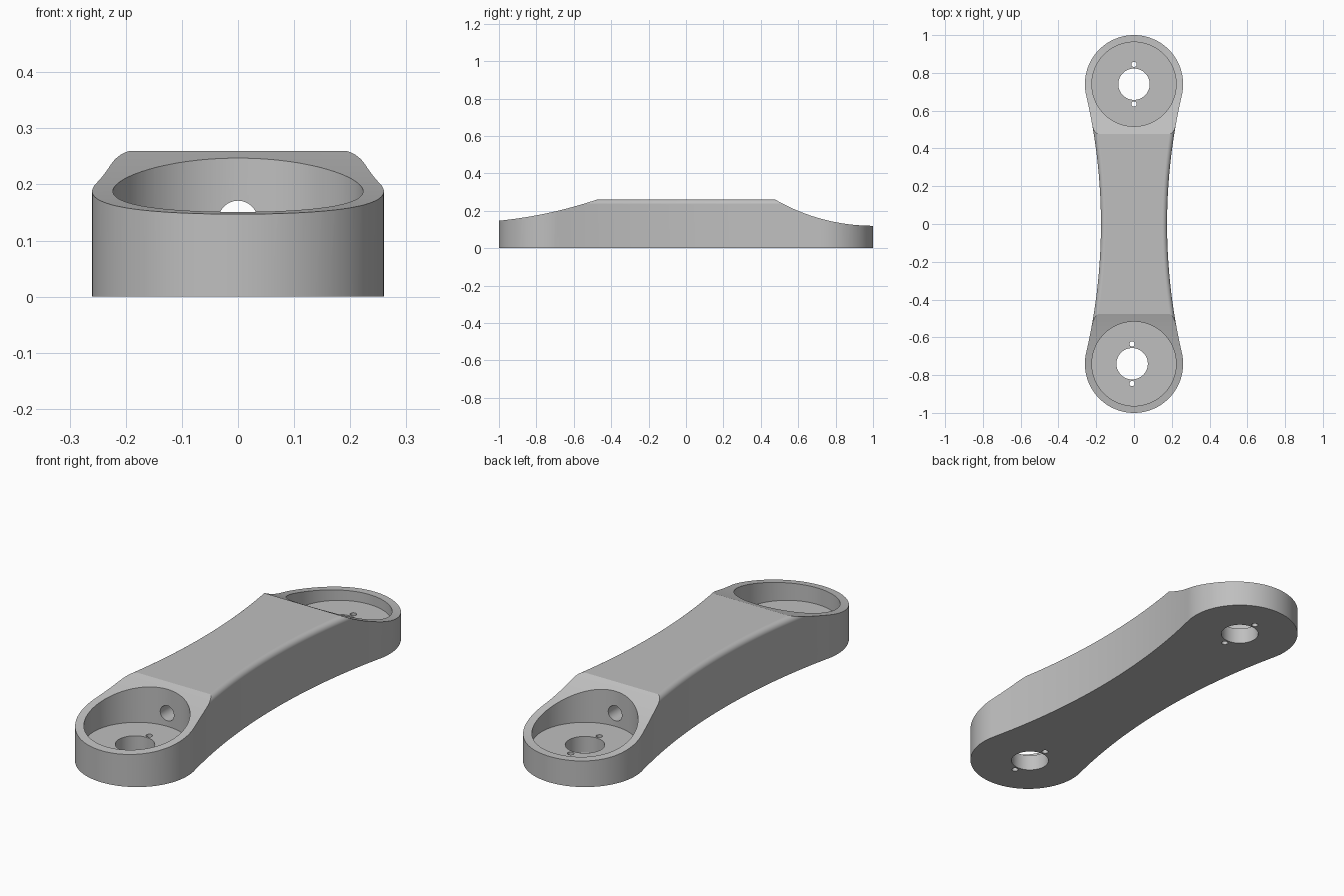
import bpy, bmesh, math
from mathutils import Matrix, Vector

if "Cube" in bpy.data.objects:
    bpy.data.objects.remove(bpy.data.objects["Cube"], do_unlink=True)

END_Y, END_R = 0.74, 0.26       # rounded ends
WAIST, HEIGHT = 0.175, 0.26     # half width in the middle, thickness

grey = bpy.data.materials.new("light grey")
grey.use_nodes = True
grey.diffuse_color = (0.52, 0.52, 0.52, 1)
grey.node_tree.nodes["Principled BSDF"].inputs["Base Color"].default_value = grey.diffuse_color


def make_object(name, bm):
    bmesh.ops.recalc_face_normals(bm, faces=bm.faces[:])
    mesh = bpy.data.meshes.new(name)
    bm.to_mesh(mesh)
    bm.free()
    mesh.materials.append(grey)
    obj = bpy.data.objects.new(name, mesh)
    bpy.context.collection.objects.link(obj)
    return obj


def prism(points, direction):
    bm = bmesh.new()
    face = bm.faces.new([bm.verts.new(p) for p in points])
    new = bmesh.ops.extrude_face_region(bm, geom=[face])["geom"]
    moved = [g for g in new if isinstance(g, bmesh.types.BMVert)]
    bmesh.ops.translate(bm, verts=moved, vec=direction)
    return bm


def cut(target, cutter):
    mod = target.modifiers.new("cut", 'BOOLEAN')
    mod.operation, mod.solver, mod.object = 'DIFFERENCE', 'EXACT', cutter
    bpy.context.view_layer.objects.active = target
    bpy.ops.object.modifier_apply(modifier=mod.name)
    bpy.data.objects.remove(cutter, do_unlink=True)


def cylinder(name, radius, depth, centre, sides, along_y=False):
    bm = bmesh.new()
    turn = Matrix.Rotation(math.pi / 2, 4, 'X') if along_y else Matrix()
    bmesh.ops.create_cone(bm, cap_ends=True, segments=sides, radius1=radius,
                          radius2=radius, depth=depth,
                          matrix=Matrix.Translation(centre) @ turn)
    return make_object(name, bm)


def sagging_arc(a, b, radius, steps=32):
    """Arc of a circle centred above the line a-b, run slightly past both ends."""
    a, b = Vector(a), Vector(b)
    half = (b - a) / 2
    up = Vector((-half.y, half.x)).normalized()
    if up.y < 0:
        up = -up
    centre = a + half + up * math.sqrt(radius ** 2 - half.length_squared)
    spread = math.asin(half.length / radius)
    along = half.normalized()
    angles = [spread * (-1.1 + 2.2 * i / steps) for i in range(steps + 1)]
    return [centre + radius * (along * math.sin(t) - up * math.cos(t)) for t in angles]


# Waisted plan outline: concave sides tangent to the round ends
side_r = (END_Y ** 2 + WAIST ** 2 - END_R ** 2) / (2 * (END_R - WAIST))
side_c = WAIST + side_r
tilt = math.atan2(END_Y, side_c)
outline = []
for sign in (1, -1):
    for i in range(40):
        t = tilt * (-1 + 2 * i / 40)
        outline.append((sign * (side_c - side_r * math.cos(t)), sign * side_r * math.sin(t), 0))
    # the end cap starts where the concave side touches it
    for i in range(64):
        t = -tilt + (math.pi + 2 * tilt) * i / 64
        outline.append((sign * END_R * math.cos(t), sign * (END_Y + END_R * math.sin(t)), 0))
bm = prism([p for i, p in enumerate(outline) if i % 104 != 0], (0, 0, HEIGHT))
bmesh.ops.dissolve_degenerate(bm, dist=0.0005, edges=bm.edges[:])

# Rounded upper edge
rim = [e for e in bm.edges if all(v.co.z > HEIGHT - 0.01 for v in e.verts)]
bmesh.ops.bevel(bm, geom=rim, offset=0.025, segments=12, profile=0.5, affect='EDGES')
link = make_object("link_arm", bm)

# Sloping hollows over both ends
for a, b, radius in (((-1, 0.147), (-0.477, HEIGHT), 2.4),
                     ((1, 0.12), (0.477, HEIGHT), 1.047)):
    curve = sagging_arc(a, b, radius)
    profile = [(-0.5, p.x, p.y) for p in curve]
    profile += [(-0.5, curve[-1].x, 0.6), (-0.5, curve[0].x, 0.6)]
    cut(link, make_object("slope_cutter", prism(profile, (1, 0, 0))))

# Round pockets, centre bores and pin holes
for y, x in ((-END_Y, -0.01), (END_Y, 0)):
    cut(link, cylinder("pocket_cutter", 0.223, 0.5, (0, y, 0.325), 128))
    cut(link, cylinder("bore_cutter", 0.083, 0.6, (x, y, 0), 96))
    for dy in (-0.105, 0.105):
        cut(link, cylinder("pin_cutter", 0.014, 0.6, (x, y + dy, 0), 48))

# Lengthwise passage between the pockets
cut(link, cylinder("passage_cutter", 0.035, 2 * END_Y - 0.1, (0, 0, 0.136), 64, True))

# Smooth curved faces, crisp edges
bpy.ops.object.select_all(action='DESELECT')
link.select_set(True)
bpy.context.view_layer.objects.active = link
bpy.ops.object.shade_smooth_by_angle(angle=math.radians(12))
weighted = link.modifiers.new("weighted_normals", 'WEIGHTED_NORMAL')
weighted.keep_sharp = True
